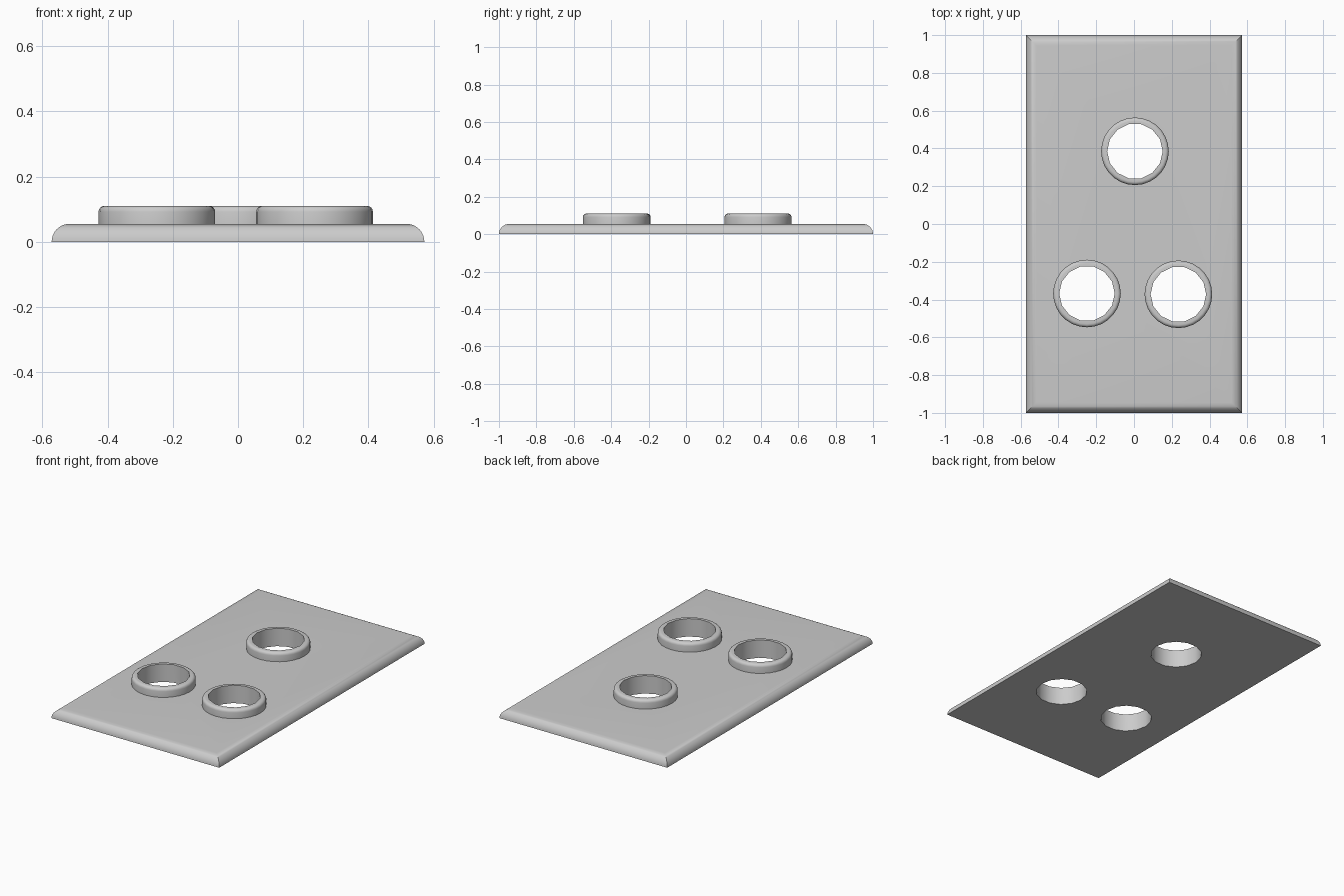
import bpy, bmesh, math

if "Cube" in bpy.data.objects:
    bpy.data.objects.remove(bpy.data.objects["Cube"])

HX, HY, H = 0.572, 1.0, 0.055          # plate half sizes and thickness
R_OUT, R_IN, TOP = 0.179, 0.147, 0.11  # collar radii and top height
SIDES = 14                             # sides of the round holes
CENTRES = [(0.005, 0.385), (-0.249, -0.368), (0.235, -0.372)]

grey = bpy.data.materials.new("light_grey")
grey.diffuse_color = (0.6, 0.6, 0.6, 1)
grey.use_nodes = True
grey.node_tree.nodes["Principled BSDF"].inputs["Base Color"].default_value = grey.diffuse_color


def finish(name, bm):
    bmesh.ops.recalc_face_normals(bm, faces=bm.faces)
    mesh = bpy.data.meshes.new(name)
    bm.to_mesh(mesh)
    bm.free()
    obj = bpy.data.objects.new(name, mesh)
    bpy.context.collection.objects.link(obj)
    mesh.materials.append(grey)
    return obj


def smooth(obj, angle=35):
    bpy.ops.object.select_all(action='DESELECT')
    obj.select_set(True)
    bpy.context.view_layer.objects.active = obj
    bpy.ops.object.shade_smooth_by_angle(angle=math.radians(angle))


def loft(bm, rings):
    """Join successive closed rings of points with quads."""
    loops = [[bm.verts.new(p) for p in ring] for ring in rings]
    for a, b in zip(loops, loops[1:]):
        n = len(a)
        for i in range(n):
            bm.faces.new((a[i], a[(i + 1) % n], b[(i + 1) % n], b[i]))
    return loops


def hole_ring(cx, cy, z, n):
    """Polygonal hole outline with n points; extra points lie on its sides."""
    pts = []
    for i in range(n):
        r = R_IN * (math.cos(math.pi / SIDES) if i * SIDES % n else 1)
        a = 2 * math.pi * i / n
        pts.append((cx + r * math.cos(a), cy + r * math.sin(a), z))
    return pts


# Plate with quarter-round edges and mitred corners
bm = bmesh.new()
rings = []
for k in range(9):
    t = math.pi / 2 * k / 8
    d, z = H * (1 - math.cos(t)), H * math.sin(t)
    x, y = HX - d, HY - d
    rings.append([(-x, -y, z), (x, -y, z), (x, y, z), (-x, y, z)])
loops = loft(bm, rings)
bm.faces.new(loops[0])
bm.faces.new(loops[-1])
plate = finish("plate", bm)

# Three holes cut through the plate
cutters = []
for cx, cy in CENTRES:
    bm = bmesh.new()
    ends = loft(bm, [hole_ring(cx, cy, -0.1, SIDES), hole_ring(cx, cy, 0.2, SIDES)])
    for end in ends:
        bm.faces.new(end)
    cutter = finish("hole_cutter", bm)
    cutter.hide_render = True
    cutters.append(cutter)
    mod = plate.modifiers.new("hole", 'BOOLEAN')
    mod.operation, mod.solver, mod.object = 'DIFFERENCE', 'EXACT', cutter
bpy.context.view_layer.objects.active = plate
for mod in list(plate.modifiers):
    bpy.ops.object.modifier_apply(modifier=mod.name)
for cutter in cutters:
    bpy.data.objects.remove(cutter)
smooth(plate)

# Raised collars with a rounded outer rim
N = SIDES * 2
for k, (cx, cy) in enumerate(CENTRES):
    bm = bmesh.new()
    profile = [(R_OUT, H)]
    for j in range(5):
        t = math.pi / 2 * j / 4
        profile.append((R_OUT - 0.018 * (1 - math.cos(t)), TOP - 0.018 * (1 - math.sin(t))))
    rings = [[(cx + r * math.cos(2 * math.pi * i / N),
               cy + r * math.sin(2 * math.pi * i / N), z) for i in range(N)]
             for r, z in profile]
    rings += [hole_ring(cx, cy, TOP, N), hole_ring(cx, cy, H, N)]
    loft(bm, rings)
    smooth(finish(f"collar_{k + 1}", bm))
